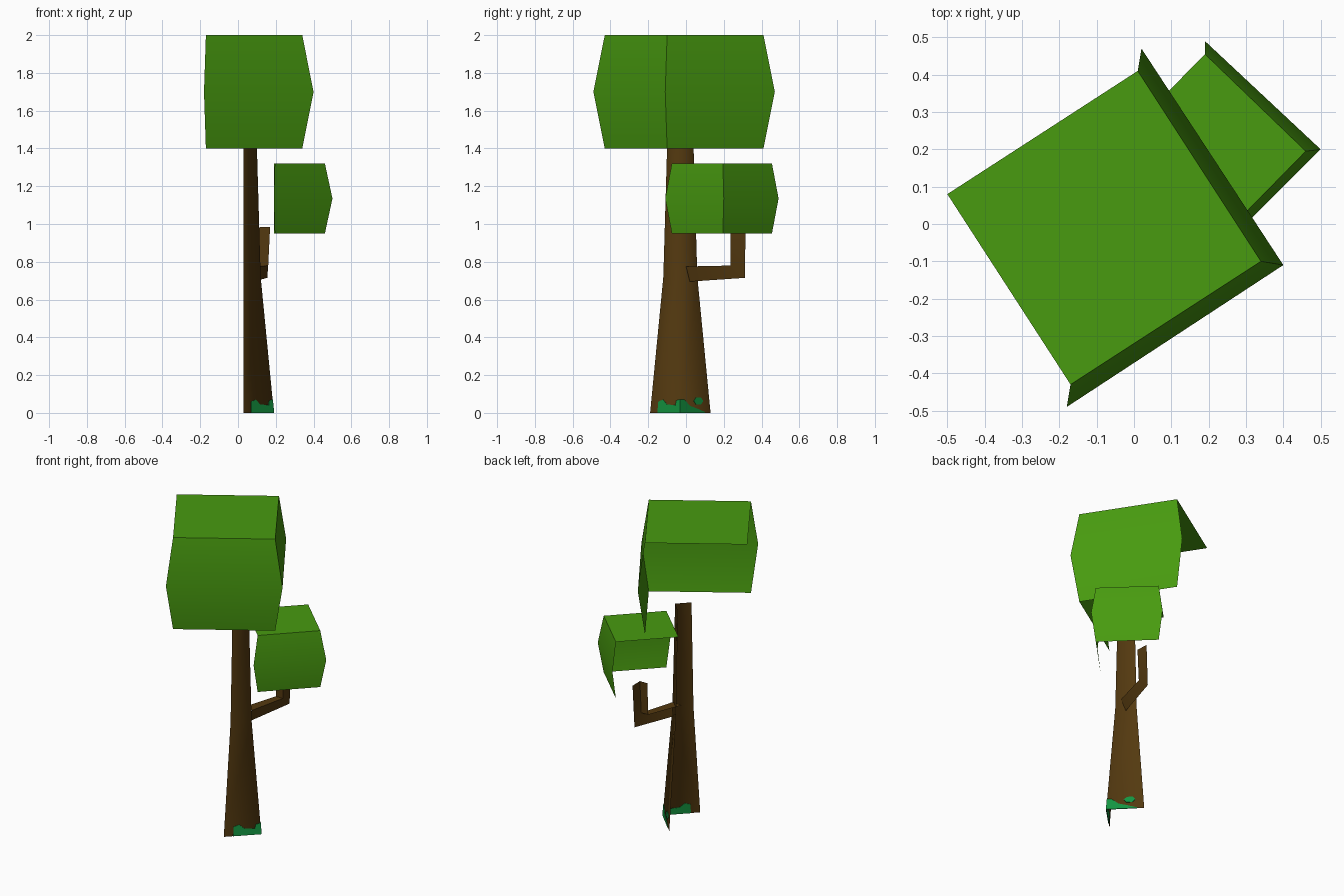
import bpy
import math

if "Cube" in bpy.data.objects:
    bpy.data.objects.remove(bpy.data.objects["Cube"])


def material(name, rgb):
    m = bpy.data.materials.new(name)
    m.diffuse_color = (*rgb, 1.0)
    m.use_nodes = True
    m.node_tree.nodes["Principled BSDF"].inputs["Base Color"].default_value = m.diffuse_color
    return m


LEAF = material("leaf green", (0.065, 0.328, 0.005))
BARK = material("bark brown", (0.088, 0.041, 0.005))
MOSS = material("moss green", (0.007, 0.300, 0.053))


def make(name, verts, faces, mat, angle=None):
    me = bpy.data.meshes.new(name)
    me.from_pydata(verts, [], faces)
    me.materials.append(mat)
    ob = bpy.data.objects.new(name, me)
    bpy.context.collection.objects.link(ob)
    if angle:
        bpy.ops.object.select_all(action='DESELECT')
        ob.select_set(True)
        bpy.context.view_layer.objects.active = ob
        bpy.ops.object.shade_smooth_by_angle(angle=math.radians(angle))
    return ob


def loft(rings):
    """Quads between open rings, listed bottom to top, anticlockwise."""
    n = len(rings[0])
    verts = [p for r in rings for p in r]
    faces = [(k * n + i, k * n + i + 1, (k + 1) * n + i + 1, (k + 1) * n + i)
             for k in range(len(rings) - 1) for i in range(n - 1)]
    return verts, faces


def crown(name, edge, bulge, z0, z1):
    """Open-backed leaf box: top plus two bulging sides."""
    rings = [[(x, y, z) for x, y in pts]
             for pts, z in ((edge, z0), (bulge, (z0 + z1) / 2), (edge, z1))]
    verts, faces = loft(rings)
    a, b, c = edge
    verts.append((a[0] + c[0] - b[0], a[1] + c[1] - b[1], z1))
    faces.append((9, 6, 7, 8))
    make(name, verts, faces, LEAF, 30)


# leaf crowns
crown("large_crown", [(-0.17, -0.43), (0.34, -0.10), (0.01, 0.41)],
      [(-0.18, -0.49), (0.40, -0.11), (0.02, 0.47)], 1.40, 2.00)
crown("small_crown", [(0.195, -0.075), (0.46, 0.195), (0.19, 0.455)],
      [(0.19, -0.11), (0.50, 0.20), (0.19, 0.49)], 0.95, 1.32)

# trunk: V-shaped, tapering, open at the back
CX, CY = 0.03, -0.03
rings = [[(CX, CY - r, z), (CX + r, CY, z), (CX, CY + r, z)]
         for r, z in ((0.16, 0.0), (0.09, 0.72), (0.07, 1.41))]
make("trunk", *loft(rings), BARK, 120)

# branch: arm out of the trunk, then a post up to the small crown
make("branch", *loft([
    [(0.03, 0.00, 0.775), (0.10, 0.00, 0.775), (0.08, 0.02, 0.695)],
    [(0.11, 0.235, 0.78), (0.16, 0.235, 0.78), (0.155, 0.312, 0.715)],
    [(0.115, 0.235, 0.985), (0.17, 0.235, 0.985), (0.167, 0.315, 0.985)],
]), BARK, 30)


# moss patches: thin plates lying on the trunk faces
def moss(name, outline):
    verts = []
    for y, z in outline:
        r = 0.16 - 0.07 * z / 0.72
        verts.append((CX + r - abs(y - CY), y, z))
    ob = make(name, verts, [tuple(reversed(range(len(verts))))], MOSS)
    s = ob.modifiers.new("thickness", 'SOLIDIFY')
    s.thickness = 0.005
    s.offset = 0


moss("moss_front", [(-0.15, 0.0), (-0.145, 0.06), (-0.12, 0.07), (-0.10, 0.045),
                    (-0.055, 0.04), (-0.05, 0.065), (CY, 0.072), (CY, 0.0)])
moss("moss_back", [(CY, 0.0), (CY, 0.072), (-0.01, 0.07), (0.02, 0.037),
                   (0.055, 0.024), (0.10, 0.004), (0.10, 0.0)])
moss("moss_spot", [(0.065 + 0.025 * math.cos(-i * math.pi / 3),
                    0.063 + 0.022 * math.sin(-i * math.pi / 3)) for i in range(6)])
